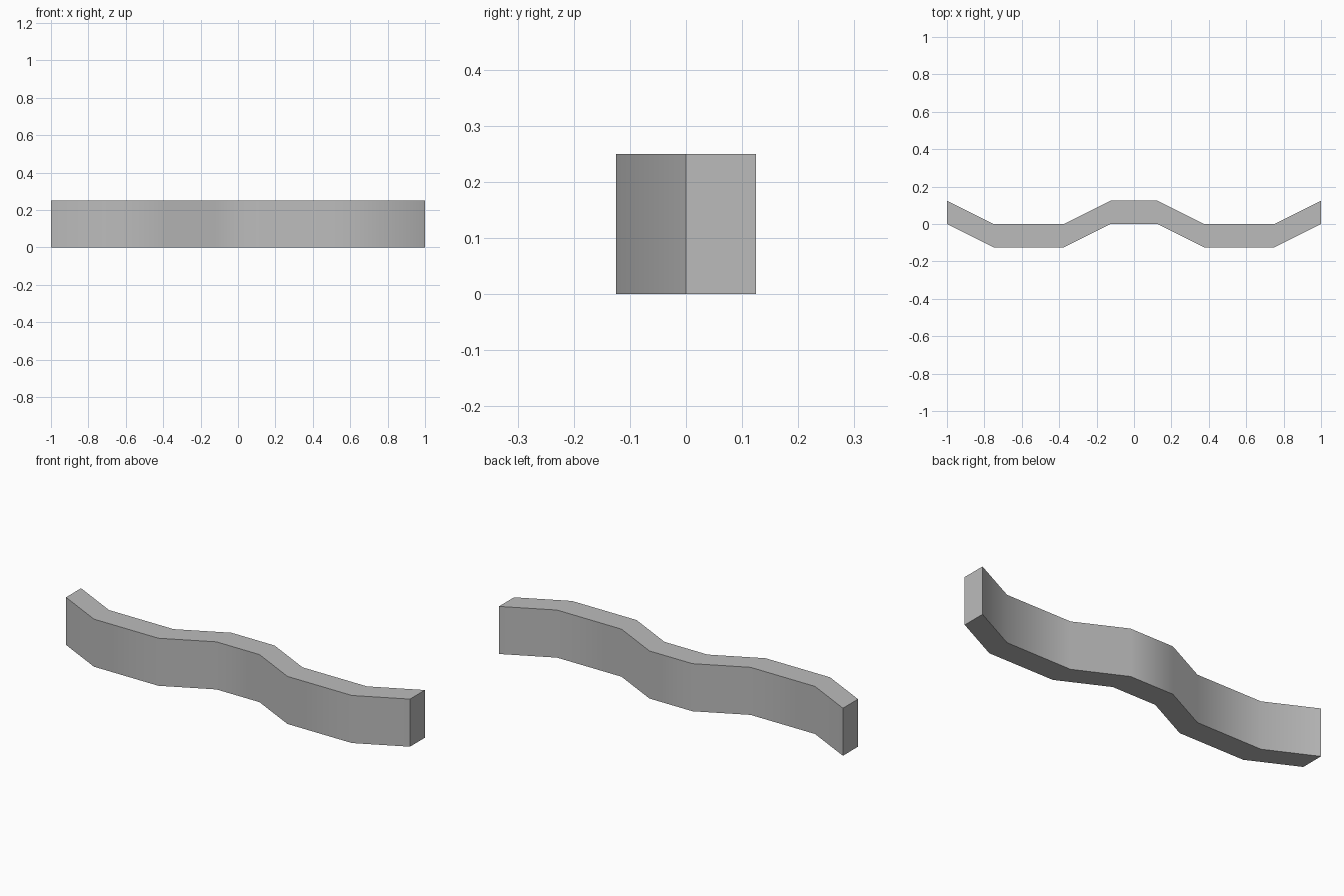
import bpy
import bmesh

cube = bpy.data.objects.get("Cube")
if cube:
    bpy.data.objects.remove(cube, do_unlink=True)

HEIGHT = 0.25
DEPTH = 0.125

# Plain grey material
grey = bpy.data.materials.new("mid grey")
grey.use_nodes = True
colour = (0.5, 0.5, 0.5, 1)
grey.diffuse_color = colour
grey.node_tree.nodes["Principled BSDF"].inputs["Base Color"].default_value = colour

# Front edge of the wavy wall, mirrored from its left half
half = [(0.125, 0), (0.375, -DEPTH), (0.75, -DEPTH), (1, 0)]
front = [(-x, y) for x, y in reversed(half)] + half
outline = front + [(x, y + DEPTH) for x, y in reversed(front)]

# Extrude the closed outline upwards
bm = bmesh.new()
base = bm.faces.new([bm.verts.new((x, y, 0)) for x, y in outline])
extruded = bmesh.ops.extrude_face_region(bm, geom=[base], use_keep_orig=True)
top = [v for v in extruded["geom"] if isinstance(v, bmesh.types.BMVert)]
bmesh.ops.translate(bm, verts=top, vec=(0, 0, HEIGHT))
bmesh.ops.recalc_face_normals(bm, faces=bm.faces)

mesh = bpy.data.meshes.new("wavy_wall")
bm.to_mesh(mesh)
bm.free()
mesh.materials.append(grey)
wall = bpy.data.objects.new("wavy_wall", mesh)
bpy.context.collection.objects.link(wall)

# Soft bends, crisp rims and ends
bpy.ops.object.select_all(action="DESELECT")
wall.select_set(True)
bpy.context.view_layer.objects.active = wall
bpy.ops.object.shade_smooth_by_angle(angle=0.7)
